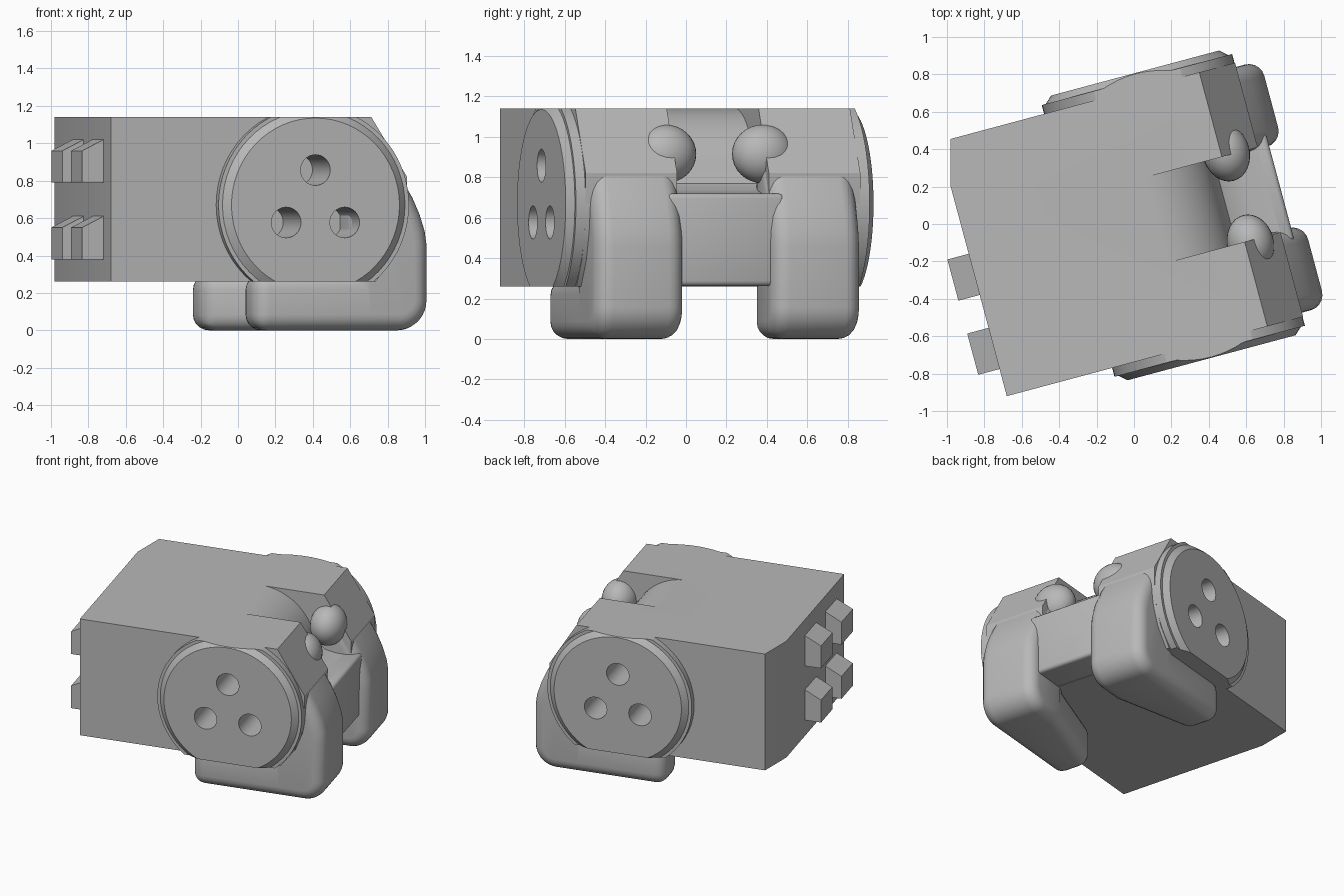
import bpy
import bmesh
import math
from mathutils import Matrix, Vector

if "Cube" in bpy.data.objects:
    bpy.data.objects.remove(bpy.data.objects["Cube"], do_unlink=True)

grey = bpy.data.materials.new("plain_grey")
grey.use_nodes = True
grey.diffuse_color = (0.48, 0.48, 0.48, 1)
grey.node_tree.nodes["Principled BSDF"].inputs["Base Color"].default_value = (0.48, 0.48, 0.48, 1)

# The whole device is turned about the vertical axis
TURN = Matrix.Rotation(math.radians(15), 4, 'Z') @ Matrix.Translation((0, -0.01, 0))
BOTTOM, TOP = 0.26, 1.14
SIDE = 0.703
HUB_X, HUB_Z = 0.215, 0.67


def finish(name, bm):
    bmesh.ops.recalc_face_normals(bm, faces=bm.faces[:])
    mesh = bpy.data.meshes.new(name)
    bm.to_mesh(mesh)
    bm.free()
    ob = bpy.data.objects.new(name, mesh)
    ob.matrix_world = TURN
    mesh.materials.append(grey)
    bpy.context.collection.objects.link(ob)
    return ob


def extrude(profile, y0, y1):
    """Extrude an (x, z) profile along y."""
    bm = bmesh.new()
    face = bm.faces.new([bm.verts.new((x, y0, z)) for x, z in profile])
    out = bmesh.ops.extrude_face_region(bm, geom=[face])["geom"]
    moved = [v for v in out if isinstance(v, bmesh.types.BMVert)]
    bmesh.ops.translate(bm, verts=moved, vec=(0, y1 - y0, 0))
    return bm


def cut(bm, point, normal, fill=True):
    """Slice with a plane; with fill, drop the outer side and close it."""
    geom = bm.verts[:] + bm.edges[:] + bm.faces[:]
    res = bmesh.ops.bisect_plane(bm, geom=geom, plane_co=point, plane_no=normal, clear_outer=fill)
    if fill:
        edges = [e for e in res["geom_cut"] if isinstance(e, bmesh.types.BMEdge)]
        bmesh.ops.edgenet_fill(bm, edges=edges)


def arc(cx, cz, r, a0, a1, n):
    angles = [math.radians(a0 + (a1 - a0) * i / n) for i in range(n + 1)]
    return [(cx + r * math.cos(a), cz + r * math.sin(a)) for a in angles]


def apply_mod(ob, kind, **settings):
    mod = ob.modifiers.new(kind.lower(), kind)
    for key, value in settings.items():
        setattr(mod, key, value)
    bpy.context.view_layer.objects.active = ob
    bpy.ops.object.modifier_apply(modifier=mod.name)


def smooth(ob, angle=32):
    bpy.ops.object.select_all(action='DESELECT')
    ob.select_set(True)
    bpy.context.view_layer.objects.active = ob
    bpy.ops.object.shade_smooth_by_angle(angle=math.radians(angle))


# Body block with a clipped rear corner and a sloping end
body_profile = [(-0.895, BOTTOM), (0.57, BOTTOM), (0.67, 0.39), (0.725, 0.53),
                (0.742, 0.67), (0.745, 0.82), (0.547, TOP), (-0.895, TOP)]
bm = extrude(body_profile, -SIDE, SIDE)
cut(bm, Vector((-0.895, 0.457, 0)), Vector((-0.246, 0.066, 0)))
body = finish("body", bm)

# Channel between the two arms, rolling down from the top
channel = arc(0.08, 0.74, 0.402, 90, 15, 14)
channel += [(0.5, 0.77), (0.56, 0.735), (0.64, 0.72), (1, 0.72), (1, 1.4), (0.08, 1.4)]
cutter = finish("channel_cutter", extrude(channel, -0.235, 0.235))
cutter.hide_render = True
apply_mod(body, 'BOOLEAN', operation='DIFFERENCE', object=cutter, solver='EXACT')
bpy.data.objects.remove(cutter)

# Cross block joining the arms
cross = finish("cross_block", extrude([(0.5, 0.262), (0.806, 0.262), (0.806, 0.72), (0.5, 0.72)], -0.3, 0.3))
apply_mod(cross, 'BEVEL', width=0.025, segments=3)
smooth(cross)

# Arm outline: sloping front, rounded heel and a long foot under the body
arm_profile = [(-0.09, 0.0), (0.72, 0.0)] + arc(0.718, 0.16, 0.16, -80, 0, 8)
arm_profile += [(0.878, 0.46), (0.868, 0.53), (0.84, 0.62), (0.8, 0.71), (0.735, 0.82), (0.66, 0.94),
                (0.45, 0.94), (0.45, 0.3), (-0.09, 0.3)]
hub_steps = [(0.5, 0.527), (0.752, 0.527), (0.752, 0.505), (0.788, 0.465)]

for s, end in ((-1, "front"), (1, "back")):
    # Arm with the inner side of its foot tapering
    inner, outer = 0.225, 0.68
    bm = extrude(arm_profile, s * inner, s * outer)
    cut(bm, Vector((0.55, 0, 0)), Vector((1, 0, 0)), fill=False)
    for v in bm.verts:
        if abs(v.co.y) < 0.3 and v.co.x < 0.5 and v.co.z < 0.35:
            v.co.y += s * 0.185 * (0.55 - v.co.x) / 0.64
    arm = finish(end + "_arm", bm)
    apply_mod(arm, 'BEVEL', width=0.085, segments=5, limit_method='ANGLE',
              angle_limit=math.radians(40))
    smooth(arm, 40)

    # Rounded knob on the inner face of the arm
    bm = bmesh.new()
    bmesh.ops.create_uvsphere(bm, u_segments=32, v_segments=16, radius=1)
    bmesh.ops.transform(bm, verts=bm.verts[:],
                        matrix=Matrix.Translation((0.575, s * 0.25, 0.915)) @ Matrix.Diagonal((0.125, 0.155, 0.145, 1)))
    smooth(finish(end + "_knob", bm))

    # Stepped round hub, trimmed flush with the body top and bottom
    bm = bmesh.new()
    rings = []
    for y, r in hub_steps:
        rings.append([bm.verts.new((x, s * y, z)) for x, z in arc(HUB_X, HUB_Z, r, 0, 354.375, 63)])
    for a, b in zip(rings, rings[1:]):
        for i in range(64):
            j = (i + 1) % 64
            bm.faces.new((a[i], a[j], b[j], b[i]))
    bm.faces.new(rings[0])
    bm.faces.new(rings[-1])
    cut(bm, Vector((0, 0, TOP)), Vector((0, 0, 1)))
    cut(bm, Vector((0, 0, BOTTOM)), Vector((0, 0, -1)))
    hub = finish(end + "_hub", bm)

    # Three round holes through the hub into the body
    for k in range(3):
        a = math.radians(90 + 120 * k)
        ring = arc(HUB_X + 0.187 * math.cos(a), HUB_Z + 0.187 * math.sin(a), 0.082, 0, 348.75, 31)
        drill = finish("drill", extrude(ring, s * 0.42, s * 0.9))
        drill.hide_render = True
        for target in (hub, body):
            apply_mod(target, 'BOOLEAN', operation='DIFFERENCE', object=drill, solver='EXACT')
        bpy.data.objects.remove(drill)
    smooth(hub, 25)

smooth(body, 25)

# Four plugs on the flat end, each with a sloping top
for y in (-0.553, -0.143):
    for z in (0.38, 0.79):
        plug = [(-0.88, z), (-1.013, z), (-1.013, z + 0.17), (-0.895, z + 0.23), (-0.88, z + 0.23)]
        finish("end_plug", extrude(plug, y, y + 0.228))
